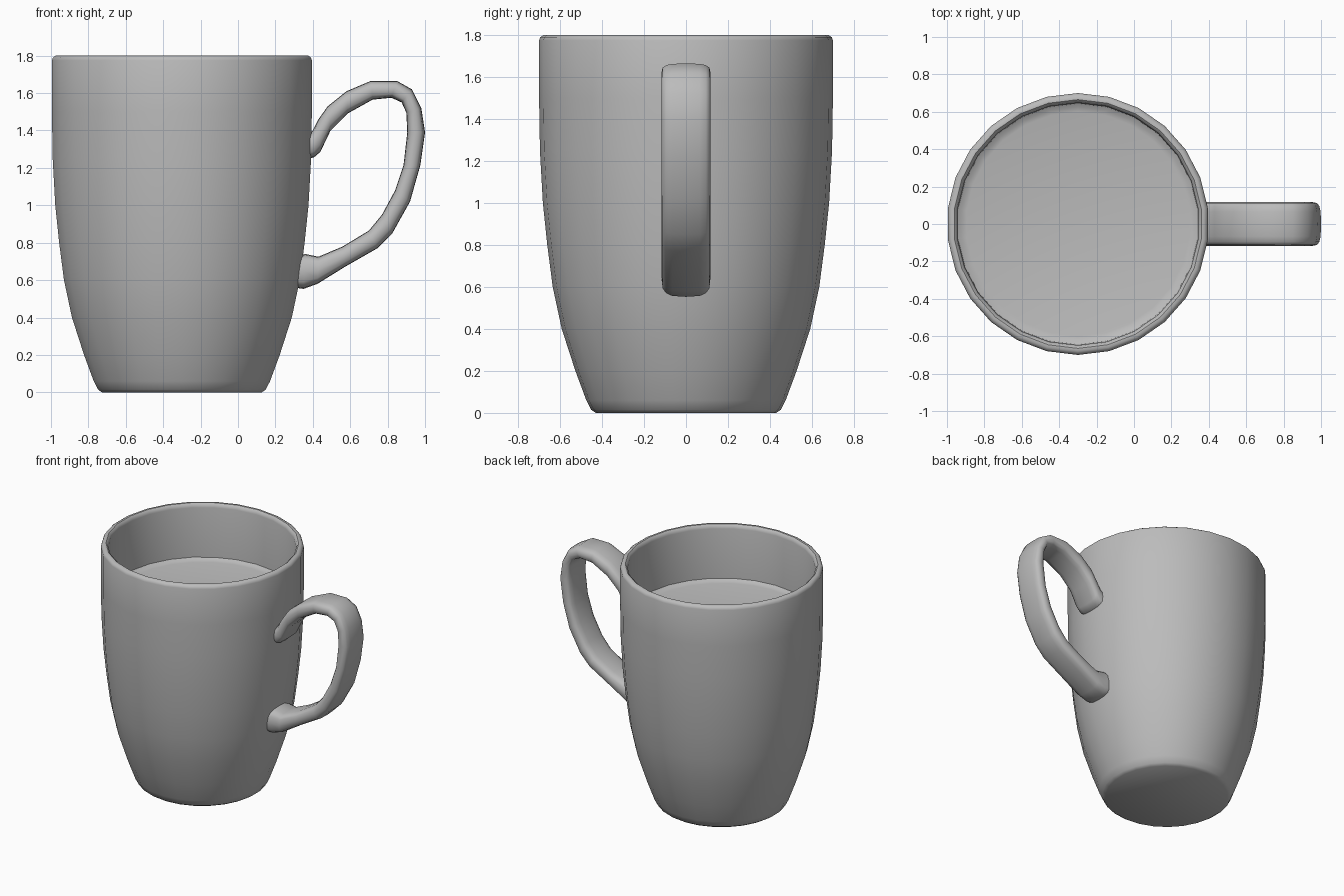
import bpy, bmesh, math

cube = bpy.data.objects.get("Cube")
if cube:
    bpy.data.objects.remove(cube, do_unlink=True)

CENTRE_X = -0.3
SIDES = 26


def make_material(name, colour):
    mat = bpy.data.materials.new(name)
    mat.use_nodes = True
    mat.diffuse_color = colour
    mat.node_tree.nodes["Principled BSDF"].inputs["Base Color"].default_value = colour
    return mat


grey = make_material("plain grey", (0.5, 0.5, 0.5, 1))


def loft(name, rings, angle):
    """Skin a list of closed rings, cap both ends and smooth the result."""
    bm = bmesh.new()
    loops = [[bm.verts.new(p) for p in ring] for ring in rings]
    for a, b in zip(loops, loops[1:]):
        for i in range(len(a)):
            j = (i + 1) % len(a)
            bm.faces.new((a[i], a[j], b[j], b[i]))
    bm.faces.new(loops[0][::-1])
    bm.faces.new(loops[-1])
    bmesh.ops.recalc_face_normals(bm, faces=bm.faces)
    mesh = bpy.data.meshes.new(name)
    bm.to_mesh(mesh)
    bm.free()
    mesh.materials.append(grey)
    obj = bpy.data.objects.new(name, mesh)
    bpy.context.collection.objects.link(obj)
    bpy.ops.object.select_all(action="DESELECT")
    obj.select_set(True)
    bpy.context.view_layer.objects.active = obj
    bpy.ops.object.shade_smooth_by_angle(angle=math.radians(angle))
    return obj


def circle(radius, z):
    turns = [math.pi / 2 + math.tau * i / SIDES for i in range(SIDES)]
    return [(CENTRE_X + radius * math.cos(t), radius * math.sin(t), z) for t in turns]


# Cup: outer wall from the foot up, over the rounded rim, down the inside
outer = [(0.43, 0), (0.452, 0.015), (0.475, 0.06), (0.527, 0.2), (0.592, 0.4),
         (0.635, 0.6), (0.661, 0.8), (0.682, 1.0), (0.696, 1.25), (0.7, 1.5), (0.7, 1.775)]
rim = [(0.695, 1.79), (0.68, 1.8), (0.665, 1.8), (0.653, 1.79), (0.648, 1.77)]
inner = [(0.645, 1.4), (0.63, 1.0), (0.58, 0.6), (0.5, 0.25), (0.42, 0.08)]
loft("cup", [circle(r, z) for r, z in outer + rim + inner], 40)

# Drink: flat surface whose edge climbs slightly up the wall
drink = [(0.62, 1.32), (0.646, 1.395), (0.625, 1.383), (0.6, 1.377)]
loft("drink", [circle(r, z) for r, z in drink], 40)

# Handle: flat strap given by outer and inner edge points (x, z, x, z)
strap = [
    (0.36, 1.37, 0.36, 1.25), (0.40, 1.40, 0.405, 1.255), (0.43, 1.46, 0.44, 1.285),
    (0.48, 1.53, 0.495, 1.40), (0.58, 1.61, 0.585, 1.49), (0.71, 1.665, 0.72, 1.565),
    (0.85, 1.665, 0.82, 1.575), (0.93, 1.62, 0.875, 1.55), (0.98, 1.52, 0.90, 1.495),
    (1.0, 1.39, 0.905, 1.39), (0.975, 1.215, 0.885, 1.215), (0.92, 1.02, 0.84, 1.08),
    (0.825, 0.85, 0.77, 0.95), (0.745, 0.77, 0.70, 0.865), (0.57, 0.67, 0.56, 0.78),
    (0.425, 0.58, 0.43, 0.725), (0.35, 0.553, 0.36, 0.74), (0.30, 0.56, 0.30, 0.73),
]
HALF_WIDTH = 0.117
SECTION = 16


def rounded(value):
    return math.copysign(abs(value) ** 0.6, value)


def strap_ring(xo, zo, xi, zi):
    ring = []
    for i in range(SECTION):
        t = math.tau * i / SECTION
        across = HALF_WIDTH * rounded(math.cos(t))
        mix = (1 + rounded(math.sin(t))) / 2
        ring.append((xi + (xo - xi) * mix, across, zi + (zo - zi) * mix))
    return ring


loft("handle", [strap_ring(*s) for s in strap], 60)
